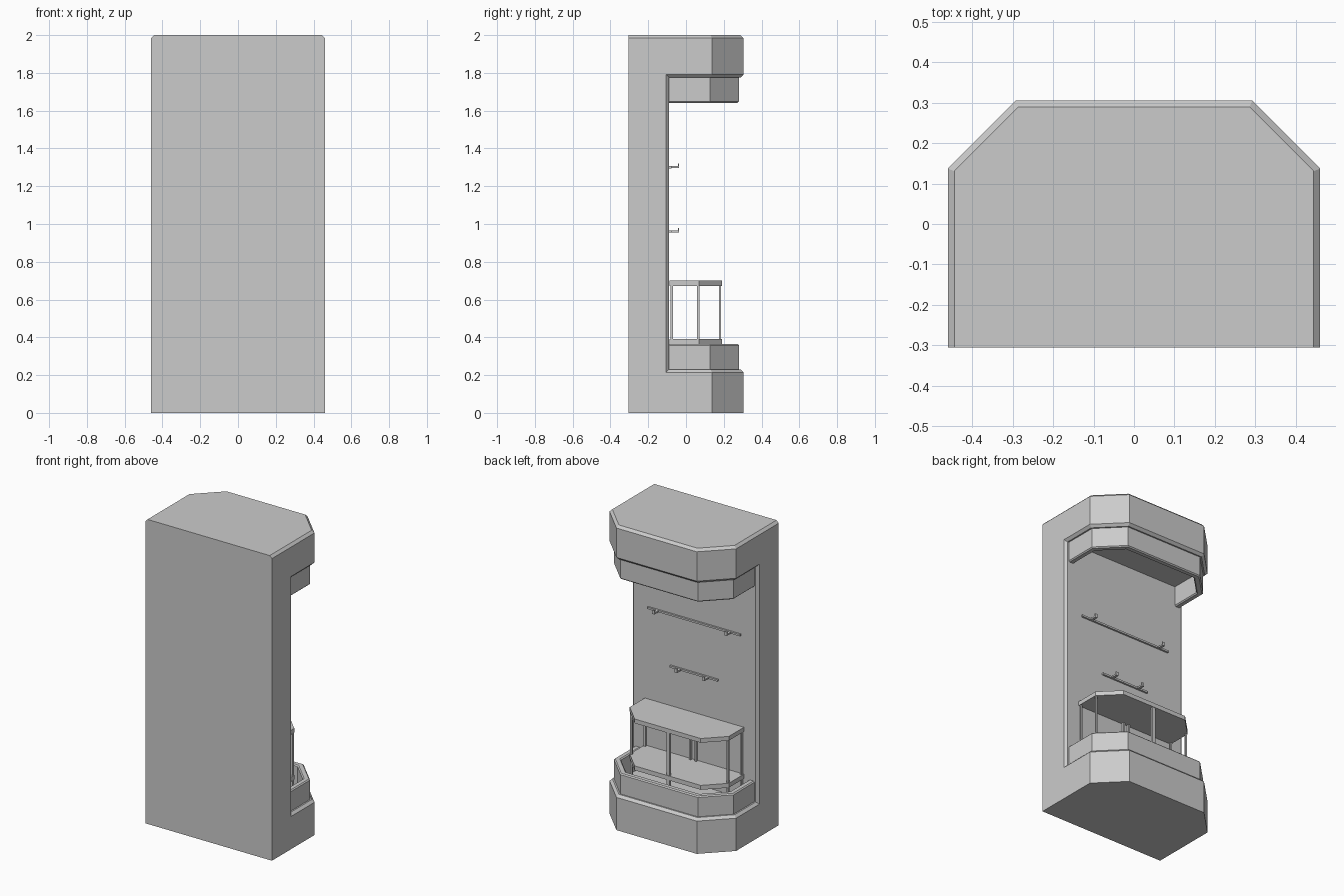
import bpy, bmesh, math

if "Cube" in bpy.data.objects:
    bpy.data.objects.remove(bpy.data.objects["Cube"])

R2 = math.sqrt(2)
BACK, WALL, BEV = -0.305, -0.089, 0.016


def ring(d, z, back=BACK, W=0.46, F=0.305, c=0.597):
    """Half-octagon outline inset by d (back edge stays put)."""
    side_y = c - R2 * d - (W - d)
    front_x = c - R2 * d - (F - d)
    half = [(W - d, back), (W - d, side_y), (front_x, F - d)]
    pts = [(-x, y, z) for x, y in half] + [(x, y, z) for x, y in reversed(half)]
    return pts


def face(bm, pts):
    bm.faces.new([bm.verts.new(p) for p in pts])


def strip(bm, rings):
    """Join successive open outlines (front and sides only)."""
    for a, b in zip(rings, rings[1:]):
        for i in range(5):
            face(bm, [a[i + 1], a[i], b[i], b[i + 1]])


def finish(bm, name):
    bmesh.ops.remove_doubles(bm, verts=bm.verts, dist=1e-5)
    me = bpy.data.meshes.new(name)
    bm.to_mesh(me)
    bm.free()
    ob = bpy.data.objects.new(name, me)
    bpy.context.collection.objects.link(ob)
    return ob


def box(name, x, y, z):
    """Box from (min, max) pairs."""
    bm = bmesh.new()
    bmesh.ops.create_cube(bm, size=1)
    for v in bm.verts:
        v.co = [r[0] + (r[1] - r[0]) * (t + 0.5) for r, t in zip((x, y, z), v.co)]
    return finish(bm, name)


# Cabinet body: plinth, canopy and back panel in one shell
bm = bmesh.new()
strip(bm, [ring(0, 0), ring(0, 0.215)])
strip(bm, [ring(0, 0.215, WALL - BEV), ring(BEV, 0.231, WALL)])
strip(bm, [ring(BEV, 1.775, WALL), ring(0, 1.791, WALL - BEV)])
strip(bm, [ring(0, 1.791), ring(0, 1.984), ring(BEV, 2.0)])
face(bm, ring(0, 0))
face(bm, ring(BEV, 0.231, WALL)[::-1])
face(bm, ring(BEV, 1.775, WALL))
face(bm, ring(BEV, 2.0)[::-1])
xo, xi = 0.46, 0.46 - BEV
face(bm, [(-xo, BACK, 0), (xo, BACK, 0), (xo, BACK, 1.984),
          (xi, BACK, 2), (-xi, BACK, 2), (-xo, BACK, 1.984)])
face(bm, [(xi, WALL, 0.231), (-xi, WALL, 0.231), (-xi, WALL, 1.775), (xi, WALL, 1.775)])
for s in (1, -1):
    side = [(s * xo, BACK, 0.215), (s * xo, WALL - BEV, 0.215),
            (s * xo, WALL - BEV, 1.791), (s * xo, BACK, 1.791)]
    bevel = [(s * xo, WALL - BEV, 0.215), (s * xi, WALL, 0.231),
             (s * xi, WALL, 1.775), (s * xo, WALL - BEV, 1.791)]
    for q in (side, bevel):
        face(bm, q[::s])
finish(bm, "cabinet_body")

# Hollow rims: tray on the plinth and its mirror image under the canopy
section = [(0.025, 0.231), (0.025, 0.358), (0.032, 0.365), (0.058, 0.365),
           (0.065, 0.358), (0.065, 0.231)]
for name, prof in (("tray_rim", section),
                   ("canopy_rim", [(d, 2.006 - z) for d, z in reversed(section)])):
    bm = bmesh.new()
    strip(bm, [ring(d, z, WALL) for d, z in prof])
    finish(bm, name)

# Display table boards
for name, z0, z1 in (("lower_board", 0.363, 0.392), ("table_top", 0.672, 0.70)):
    bm = bmesh.new()
    a, b = [ring(0, z, WALL + 0.002, 0.36, 0.19, 0.43) for z in (z0, z1)]
    strip(bm, [a, b])
    face(bm, a)
    face(bm, b[::-1])
    face(bm, [a[0], a[5], b[5], b[0]])
    finish(bm, name)

# Table posts
posts = [(s * x, y, 0.006) for s in (1, -1)
         for x, y in ((0.35, 0.065), (0.35, -0.075), (0.02, -0.075))]
posts.append((0, 0.18, 0.012))
for i, (x, y, w) in enumerate(posts):
    for k, (z0, z1) in enumerate(((0.231, 0.363), (0.392, 0.672))):
        box(f"post_{i}_{k}", (x - w, x + w), (y - 0.006, y + 0.006), (z0, z1))

# Wall rails with upturned hooks
for name, z, half, hook in (("upper", 1.301, 0.337, 0.263), ("lower", 0.96, 0.174, 0.1)):
    box(f"{name}_rail", (-half, half), (WALL, WALL + 0.012), (z - 0.006, z + 0.006))
    for s in (1, -1):
        x = (s * hook - 0.009, s * hook + 0.009)
        box(f"{name}_hook_arm", x, (WALL + 0.012, -0.036), (z - 0.005, z + 0.005))
        box(f"{name}_hook_tip", x, (-0.043, -0.036), (z + 0.005, z + 0.02))
